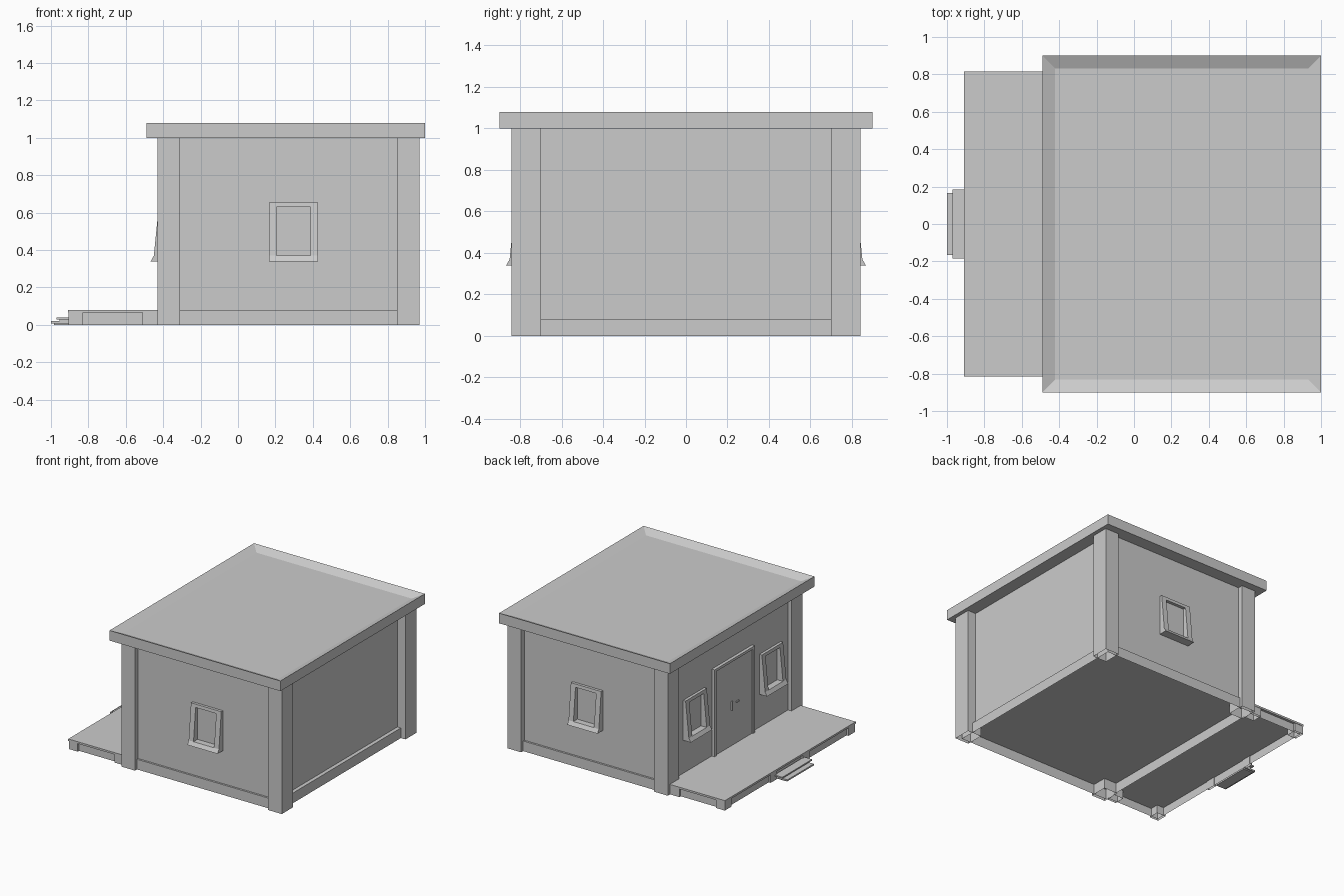
import bpy, bmesh, math
from mathutils import Matrix, Vector

if "Cube" in bpy.data.objects:
    bpy.data.objects.remove(bpy.data.objects["Cube"])


def finish(name, bm):
    mesh = bpy.data.meshes.new(name)
    bm.to_mesh(mesh)
    bm.free()
    ob = bpy.data.objects.new(name, mesh)
    bpy.context.collection.objects.link(ob)
    return ob


def add_box(bm, x, y, z, open_bottom=False, open_top=False):
    geo = bmesh.ops.create_cube(bm, size=1)["verts"]
    for v in geo:
        v.co = Vector([r[0] + (c + 0.5) * (r[1] - r[0]) for r, c in zip((x, y, z), v.co)])
    faces = {f for v in geo for f in v.link_faces}
    bm.normal_update()
    drop = [f for f in faces if (open_bottom and f.normal.z < -0.5) or (open_top and f.normal.z > 0.5)]
    bmesh.ops.delete(bm, geom=drop, context="FACES_ONLY")


def box(name, x, y, z, **kw):
    bm = bmesh.new()
    add_box(bm, x, y, z, **kw)
    return finish(name, bm)


def add_prism(bm, profile, a, b):
    # (outward, z) profile pushed along x; outward is -y
    ends = [[bm.verts.new((x, -o, z)) for o, z in profile] for x in (a, b)]
    bm.faces.new(ends[0])
    bm.faces.new(ends[1][::-1])
    n = len(profile)
    for i in range(n):
        j = (i + 1) % n
        bm.faces.new((ends[0][j], ends[0][i], ends[1][i], ends[1][j]))


def window(name, loc, angle):
    # frame leaning outwards at the bottom, with a flared sill
    bm = bmesh.new()
    slope = lambda z: 0.05 - (z - 0.37) * 0.1
    full = [(-.005, .34), (.067, .34), (slope(.37), .37), (slope(.655), .655), (-.005, .655)]
    sill = full[:3] + [(-.005, .37)]
    head = [(-.005, .63), (slope(.63), .63), (slope(.655), .655), (-.005, .655)]
    add_prism(bm, full, -.132, -.09)
    add_prism(bm, full, .09, .132)
    add_prism(bm, sill, -.09, .09)
    add_prism(bm, head, -.09, .09)
    bmesh.ops.recalc_face_normals(bm, faces=bm.faces)
    ob = finish(name, bm)
    ob.matrix_world = Matrix.Translation(loc) @ Matrix.Rotation(angle, 4, "Z")


# House shell
box("house_base", (-.42, .93), (-.815, .815), (0, .08), open_bottom=True)
box("walls", (-.40, .90), (-.80, .80), (.08, 1.0), open_bottom=True, open_top=True)

# Corner pillars
for i, x in enumerate([(-.43, -.31), (.85, .97)]):
    for j, y in enumerate([(-.84, -.70), (.70, .84)]):
        box(f"corner_pillar_{i}{j}", x, y, (0, 1.0), open_bottom=True, open_top=True)

# Flat roof with a sunken panel
bm = bmesh.new()
add_box(bm, (-.49, 1.0), (-.90, .90), (1.0, 1.08))
bm.normal_update()
top = [f for f in bm.faces if f.normal.z > 0.5]
bmesh.ops.inset_region(bm, faces=top, thickness=0.097)
for v in top[0].verts:
    v.co.z -= 0.03
finish("roof", bm)

# Windows: one per side wall, two on the entrance wall
window("window_front", (.297, -.80, 0), 0)
window("window_back", (.297, .80, 0), math.pi)
window("window_entrance_a", (-.40, .475, 0), -math.pi / 2)
window("window_entrance_b", (-.40, -.475, 0), -math.pi / 2)

# Door with surround and handles
bm = bmesh.new()
for y in [(-.25, -.23), (.23, .25)]:
    add_box(bm, (-.425, -.39), y, (.08, .765))
add_box(bm, (-.425, -.39), (-.23, .23), (.745, .765))
finish("door_frame", bm)
box("door", (-.415, -.39), (-.23, .23), (.08, .745))
box("door_handle", (-.425, -.415), (.02, .03), (.36, .43))
box("door_latch", (-.425, -.415), (-.06, -.03), (.40, .41))

# Porch deck, recessed skirt and supporting blocks
box("porch_deck", (-.91, -.42), (-.815, .815), (.065, .08))
box("porch_skirt", (-.89, -.42), (-.795, .795), (0, .065), open_bottom=True, open_top=True)
bm = bmesh.new()
for s in (-1, 1):
    y = sorted((s * .812, s * .73))
    add_box(bm, (-.907, -.83), y, (0, .065), open_bottom=True)
    add_box(bm, (-.51, -.425), y, (0, .065), open_bottom=True)
    add_box(bm, (-.907, -.885), sorted((s * .16, s * .24)), (0, .065), open_bottom=True)
finish("porch_blocks", bm)

# Steps
box("lower_step", (-1.0, -.90), (-.165, .165), (.008, .02))
box("lower_step_riser", (-.985, -.90), (-.155, .155), (0, .008))
box("upper_step", (-.97, -.90), (-.185, .185), (.03, .04))
box("upper_step_riser", (-.955, -.90), (-.165, .165), (.02, .03))
